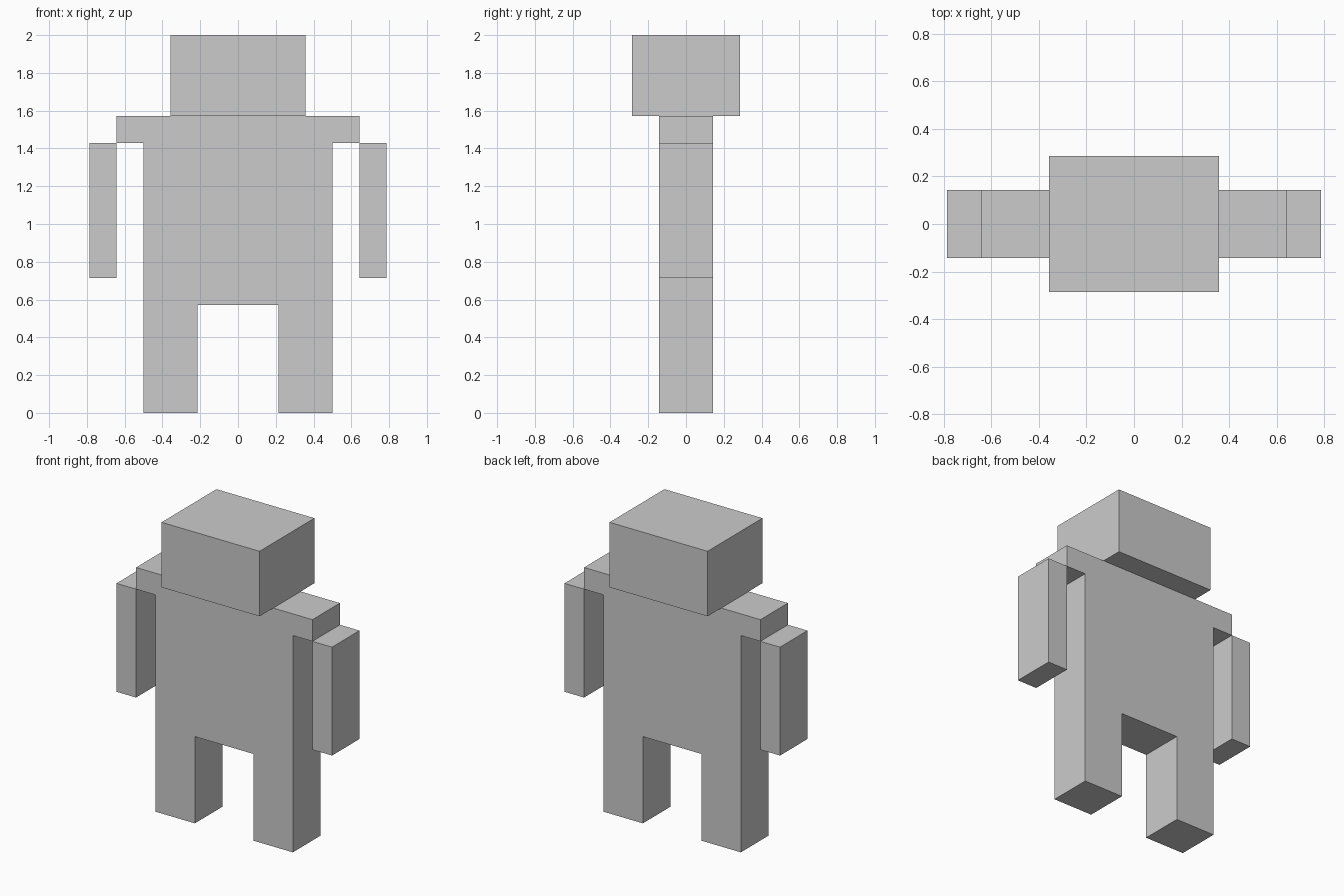
import bpy
import bmesh

if "Cube" in bpy.data.objects:
    bpy.data.objects.remove(bpy.data.objects["Cube"])

U = 1 / 7  # the figure is laid out on a grid of sevenths

grey = bpy.data.materials.new("plain_grey")
grey.diffuse_color = (0.6, 0.6, 0.6, 1)
grey.use_nodes = True
grey.node_tree.nodes["Principled BSDF"].inputs["Base Color"].default_value = grey.diffuse_color


def make_object(name, bm):
    bmesh.ops.recalc_face_normals(bm, faces=bm.faces)
    mesh = bpy.data.meshes.new(name)
    bm.to_mesh(mesh)
    bm.free()
    mesh.materials.append(grey)
    obj = bpy.data.objects.new(name, mesh)
    bpy.context.collection.objects.link(obj)
    return obj


def slab(name, outline, half_depth):
    """Extrude an (x, z) outline, in grid units, evenly about y = 0."""
    bm = bmesh.new()
    face = bm.faces.new([bm.verts.new((x * U, -half_depth * U, z * U)) for x, z in outline])
    new = bmesh.ops.extrude_face_region(bm, geom=[face])["geom"]
    verts = [g for g in new if isinstance(g, bmesh.types.BMVert)]
    bmesh.ops.translate(bm, verts=verts, vec=(0, 2 * half_depth * U, 0))
    return make_object(name, bm)


def box(name, x0, x1, z0, z1, half_depth):
    return slab(name, [(x0, z0), (x1, z0), (x1, z1), (x0, z1)], half_depth)


# Body: legs, torso and shoulders in one mirrored silhouette
right_half = [(1.5, 4), (1.5, 0), (3.5, 0), (3.5, 10), (4.5, 10), (4.5, 11)]
left_half = [(-x, z) for x, z in reversed(right_half)]
slab("body", right_half + left_half, 1)

# Head
box("head", -2.5, 2.5, 11, 14, 2)

# Arms hang from the outer shoulder edges
box("left_arm", -5.5, -4.5, 5, 10, 1)
box("right_arm", 4.5, 5.5, 5, 10, 1)
